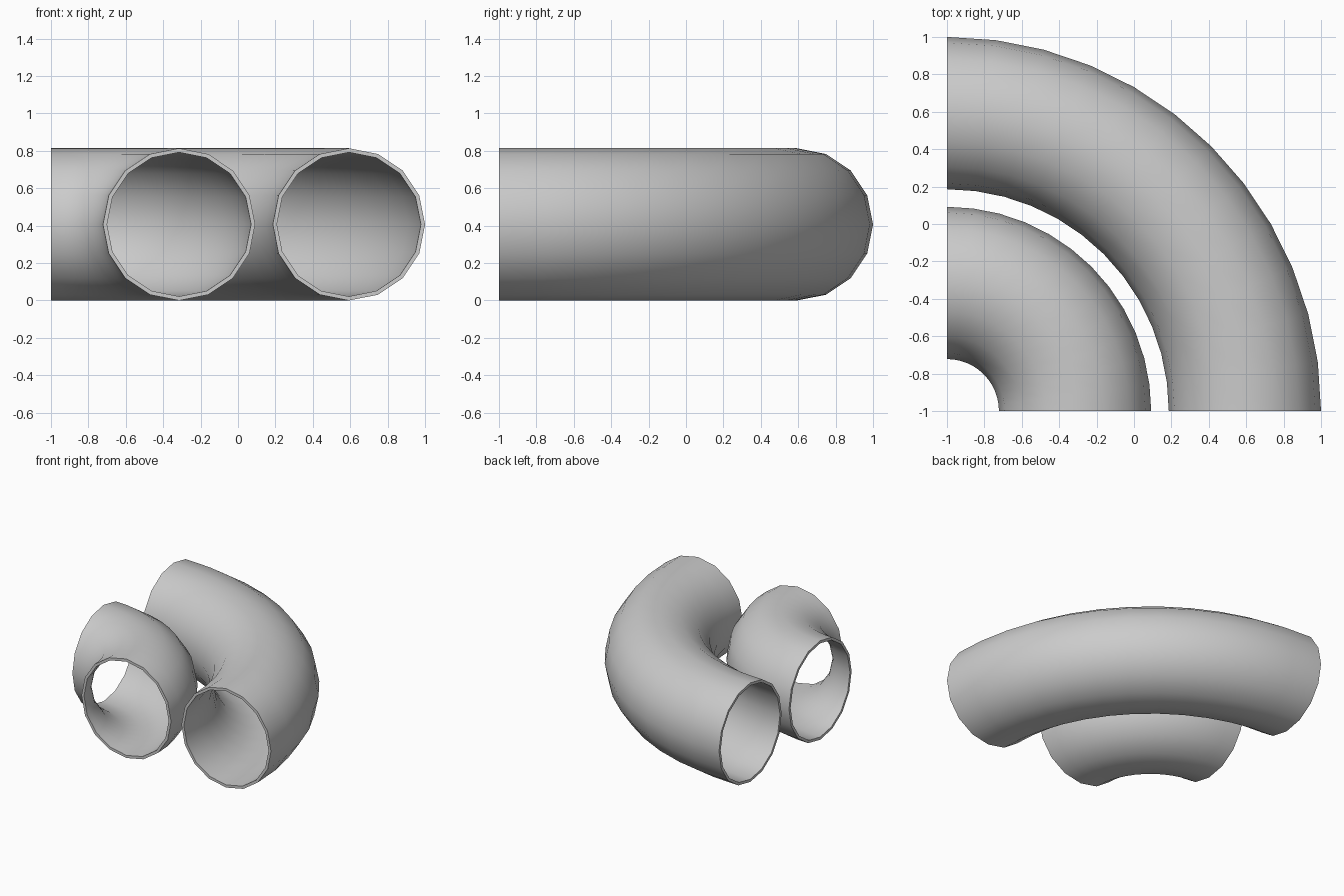
import bpy, bmesh
from math import cos, sin, pi, radians

if "Cube" in bpy.data.objects:
    bpy.data.objects.remove(bpy.data.objects["Cube"])

SIDES, STEPS = 16, 12
TUBE_R, WALL = 0.407, 0.022


def pipe_bend(name, bend_r):
    """Quarter-circle hollow pipe around the corner (-1, -1)."""
    bm = bmesh.new()
    stations = []
    for i in range(STEPS + 1):
        a = pi / 2 * i / STEPS
        rings = []
        for r in (TUBE_R, TUBE_R - WALL):
            ring = []
            for j in range(SIDES):
                t = 2 * pi * j / SIDES
                d = bend_r + r * cos(t)
                ring.append(bm.verts.new((-1 + d * cos(a), -1 + d * sin(a),
                                          TUBE_R + r * sin(t))))
            rings.append(ring)
        stations.append(rings)

    def bridge(p, q):
        for j in range(SIDES):
            k = (j + 1) % SIDES
            bm.faces.new((p[j], p[k], q[k], q[j]))

    # outer and inner walls
    for s, e in zip(stations, stations[1:]):
        bridge(s[0], e[0])
        bridge(s[1], e[1])
    # end rims
    bridge(*stations[0])
    bridge(*stations[-1])
    bmesh.ops.recalc_face_normals(bm, faces=bm.faces)

    mesh = bpy.data.meshes.new(name)
    bm.to_mesh(mesh)
    bm.free()
    ob = bpy.data.objects.new(name, mesh)
    bpy.context.collection.objects.link(ob)
    bpy.ops.object.select_all(action='DESELECT')
    ob.select_set(True)
    bpy.context.view_layer.objects.active = ob
    bpy.ops.object.shade_smooth_by_angle(angle=radians(40))


pipe_bend("outer_pipe_bend", 2 - TUBE_R)
pipe_bend("inner_pipe_bend", 0.685)
